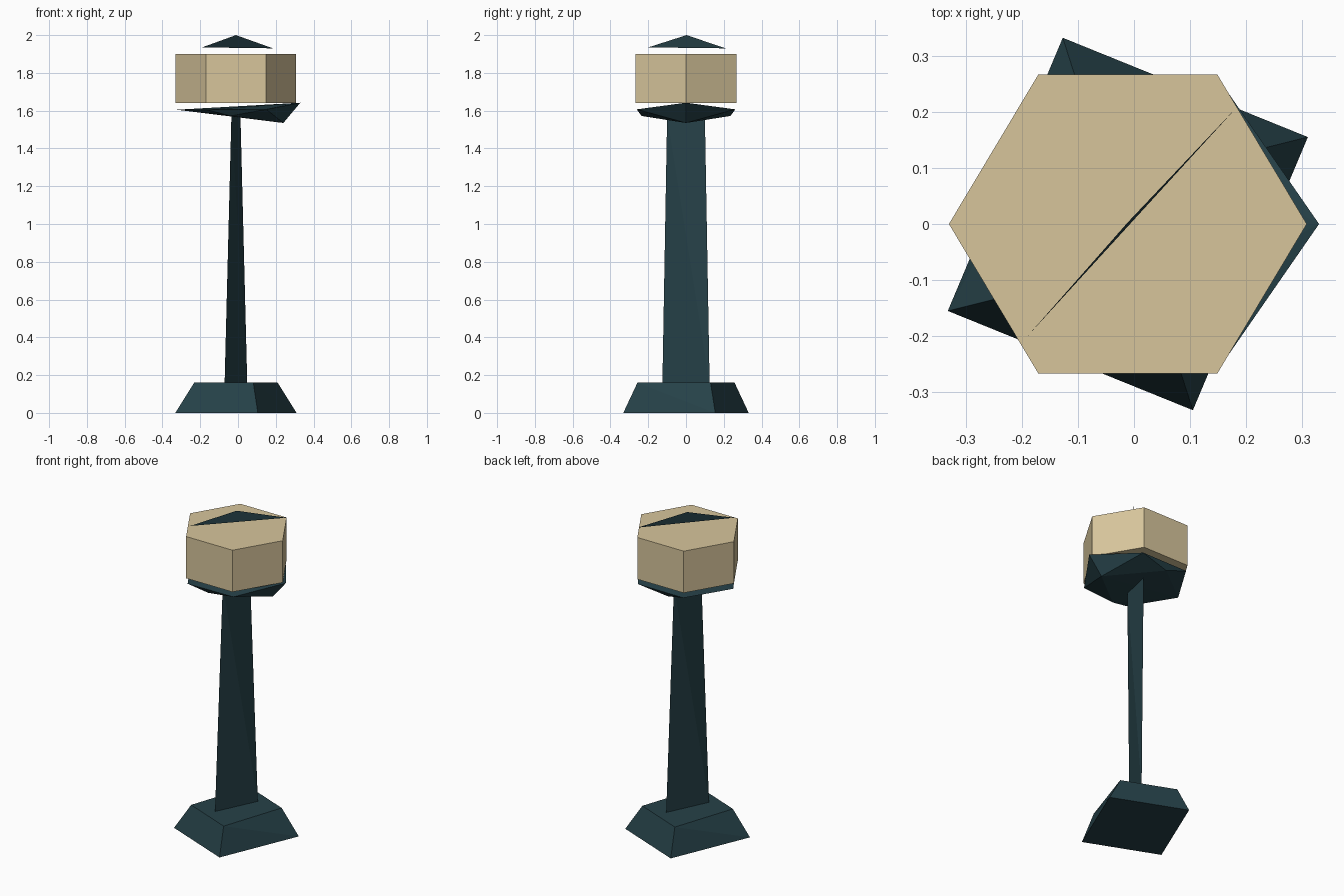
import bpy, bmesh, math

if "Cube" in bpy.data.objects:
    bpy.data.objects.remove(bpy.data.objects["Cube"])


def material(name, rgb):
    m = bpy.data.materials.new(name)
    m.diffuse_color = (*rgb, 1)
    m.use_nodes = True
    m.node_tree.nodes["Principled BSDF"].inputs["Base Color"].default_value = m.diffuse_color
    return m


TEAL = material("dark_teal", (0.019, 0.053, 0.065))
CREAM = material("warm_cream", (0.68, 0.56, 0.33))


def finish(name, bm, mat):
    me = bpy.data.meshes.new(name)
    bm.to_mesh(me)
    bm.free()
    me.materials.append(mat)
    ob = bpy.data.objects.new(name, me)
    bpy.context.collection.objects.link(ob)
    return ob


def hull(name, points, mat):
    """Faceted convex solid around a few corner points."""
    bm = bmesh.new()
    for p in points:
        bm.verts.new(p)
    bmesh.ops.convex_hull(bm, input=bm.verts[:])
    bmesh.ops.dissolve_limit(bm, angle_limit=0.01, verts=bm.verts[:], edges=bm.edges[:])
    bmesh.ops.recalc_face_normals(bm, faces=bm.faces[:])
    return finish(name, bm, mat)


CX = -0.011  # shared axis of post, base and lantern


def turned(corner_a, corner_b, z):
    """Four corners that repeat after a half turn about the axis."""
    return [(CX + s * x, s * y, z) for s in (1, -1) for x, y in (corner_a, corner_b)]


# Turned, tapered foot
hull("base", turned((0.321, 0.155), (0.116, -0.332), 0)
     + turned((0.221, 0.13), (0.092, -0.257), 0.16), TEAL)

# Thin, slightly twisted post
hull("post", [(CX + s * x, s * y, z) for s in (1, -1)
              for x, y, z in ((0.06, 0.125, 0.155), (0.024, 0.1, 1.57))], TEAL)

# Lopsided faceted dish under the lantern
dish = [(-0.325, 0, 1.605), (0.33, 0, 1.642), (0.24, 0, 1.535)]
for s in (1, -1):
    dish += [(-0.165, s * 0.26, 1.605), (0.15, s * 0.26, 1.607), (-0.04, s * 0.235, 1.572)]
hull("lamp_dish", dish, TEAL)

# Six-sided lantern
ring = [(CX + 0.319 * math.cos(i * math.pi / 3), 0.308 * math.sin(i * math.pi / 3))
        for i in range(6)]
hull("lantern", [(x, y, z) for x, y in ring for z in (1.64, 1.9)], CREAM)

# Flat upright fin above the lantern
bm = bmesh.new()
bm.faces.new([bm.verts.new(p) for p in
              ((-0.19, -0.2, 1.935), (0.185, 0.21, 1.93), (CX, 0.003, 2.0))])
finish("roof_fin", bm, TEAL)
